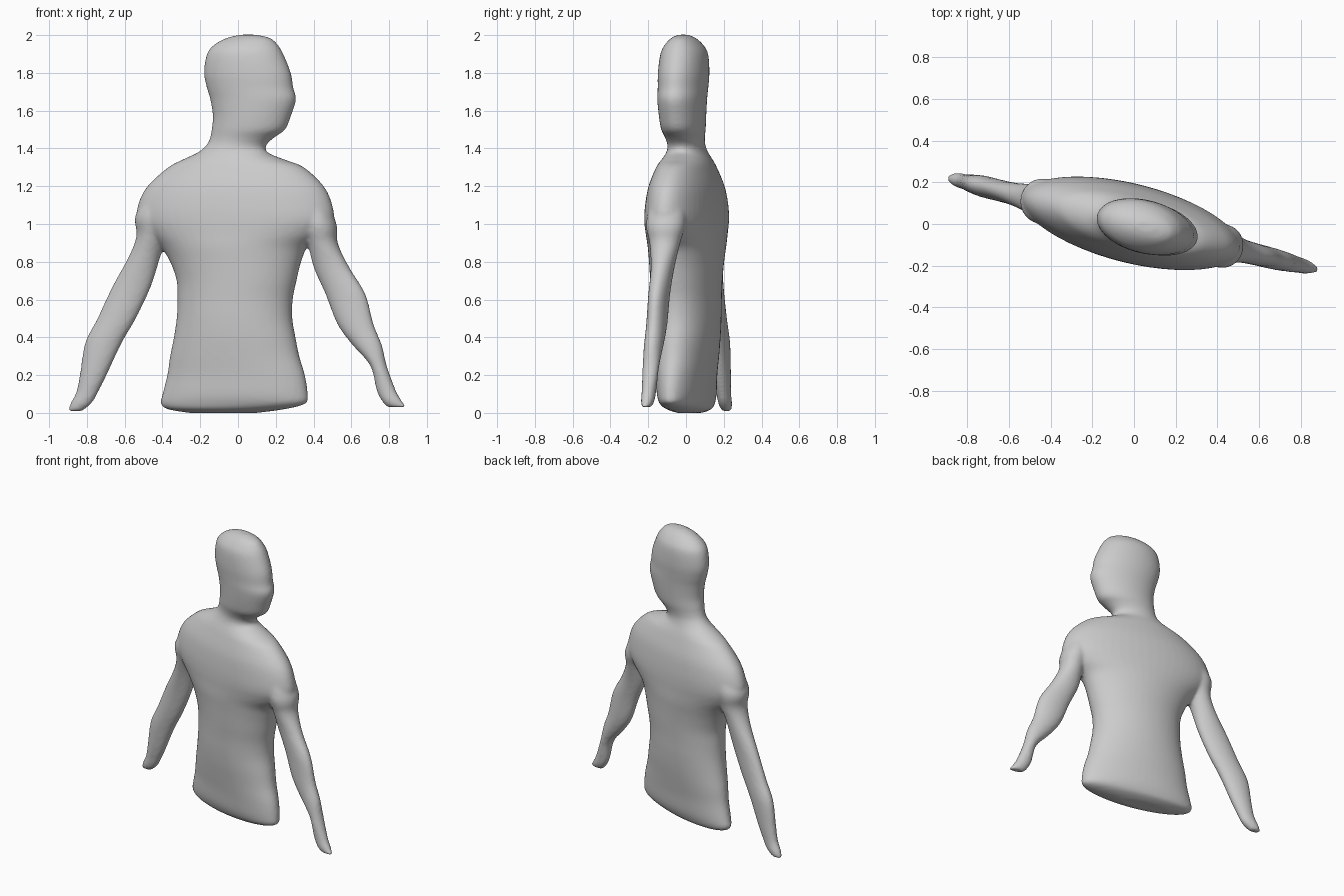
import bpy, bmesh, math

TURN = math.radians(-14)      # whole figure is turned about z
SLOPE = math.tan(TURN)
SIDES = 48

# Horizontal sections: (z, left x, right x, half depth)
TRUNK = [
    (0.0, -.26, .10, .05), (.02, -.375, .25, .095), (.05, -.41, .36, .115),
    (.10, -.40, .37, .13), (.2, -.375, .355, .14), (.3, -.36, .325, .153),
    (.4, -.34, .305, .165), (.5, -.325, .288, .172), (.6, -.32, .29, .175),
    (.7, -.325, .31, .18), (.8, -.36, .335, .185), (.88, -.41, .37, .19),
    (.95, -.48, .45, .19), (1.02, -.53, .505, .19), (1.1, -.53, .50, .185),
    (1.2, -.48, .455, .17), (1.3, -.37, .35, .138), (1.34, -.295, .25, .122),
    (1.38, -.21, .155, .104), (1.42, -.165, .152, .095), (1.46, -.147, .195, .1),
    (1.5, -.14, .25, .111), (1.57, -.133, .28, .118), (1.66, -.147, .308, .123),
    (1.72, -.165, .293, .125), (1.8, -.18, .28, .128), (1.9, -.165, .24, .12),
    (1.95, -.125, .21, .095), (1.985, -.06, .17, .06), (2.002, .01, .1, .025)]
LEFT_ARM = [
    (1.2, -.44, -.30, .08), (1.05, -.542, -.33, .11), (.94, -.537, -.37, .09),
    (.83, -.577, -.41, .07), (.67, -.665, -.46, .055), (.5, -.745, -.54, .052),
    (.37, -.81, -.615, .052), (.2, -.838, -.695, .045), (.11, -.857, -.74, .038),
    (.05, -.888, -.775, .035), (.01, -.9, -.825, .025)]
RIGHT_ARM = [
    (1.15, .30, .46, .09), (1.0, .34, .522, .105), (.9, .37, .528, .082),
    (.77, .4, .59, .06), (.63, .462, .675, .053), (.47, .525, .718, .052),
    (.36, .605, .762, .05), (.25, .70, .788, .045), (.12, .733, .836, .038),
    (.06, .763, .87, .035), (.03, .79, .893, .022)]


def refine(rows, n=4):
    """Smooth (Catmull-Rom) interpolation between sections."""
    out = []
    for i in range(len(rows) - 1):
        a, b = rows[max(i - 1, 0)], rows[i]
        c, d = rows[i + 1], rows[min(i + 2, len(rows) - 1)]
        for k in range(n):
            t = k / n
            out.append([.5 * (2*q + (r-p)*t + (2*p-5*q+4*r-s)*t*t + (3*q-p-3*r+s)*t**3)
                        for p, q, r, s in zip(a, b, c, d)])
    return out + [rows[-1]]


def loft(bm, rows):
    """Closed skin through turned elliptical sections."""
    rings = []
    for z, xl, xr, b in sorted(refine(rows), key=lambda r: r[0]):
        cx, h = (xl + xr) / 2, (xr - xl) / 2
        s, c = math.sin(TURN), math.cos(TURN)
        a = math.sqrt(max(h*h - (b*s)**2, 1e-4)) / c
        ring = []
        for k in range(SIDES):
            w = 2 * math.pi * k / SIDES
            u, v = a * math.cos(w), b * math.sin(w)
            ring.append(bm.verts.new((cx + u*c - v*s, cx*SLOPE + u*s + v*c, z)))
        rings.append(ring)
    for lo, hi in zip(rings, rings[1:]):
        for k in range(SIDES):
            j = (k + 1) % SIDES
            bm.faces.new((lo[k], lo[j], hi[j], hi[k]))
    bm.faces.new(rings[0][::-1])
    bm.faces.new(rings[-1])


# Trunk with head, plus both arms, melted into one smooth skin
bm = bmesh.new()
for part in (TRUNK, LEFT_ARM, RIGHT_ARM):
    loft(bm, part)
mesh = bpy.data.meshes.new("upper_body")
bm.to_mesh(mesh)
bm.free()
body = bpy.data.objects.new("upper_body", mesh)
bpy.context.collection.objects.link(body)

remesh = body.modifiers.new("fuse", 'REMESH')
remesh.mode = 'VOXEL'
remesh.voxel_size = 0.011
remesh.use_smooth_shade = True
smooth = body.modifiers.new("soften", 'SMOOTH')
smooth.factor = 0.5
smooth.iterations = 8
